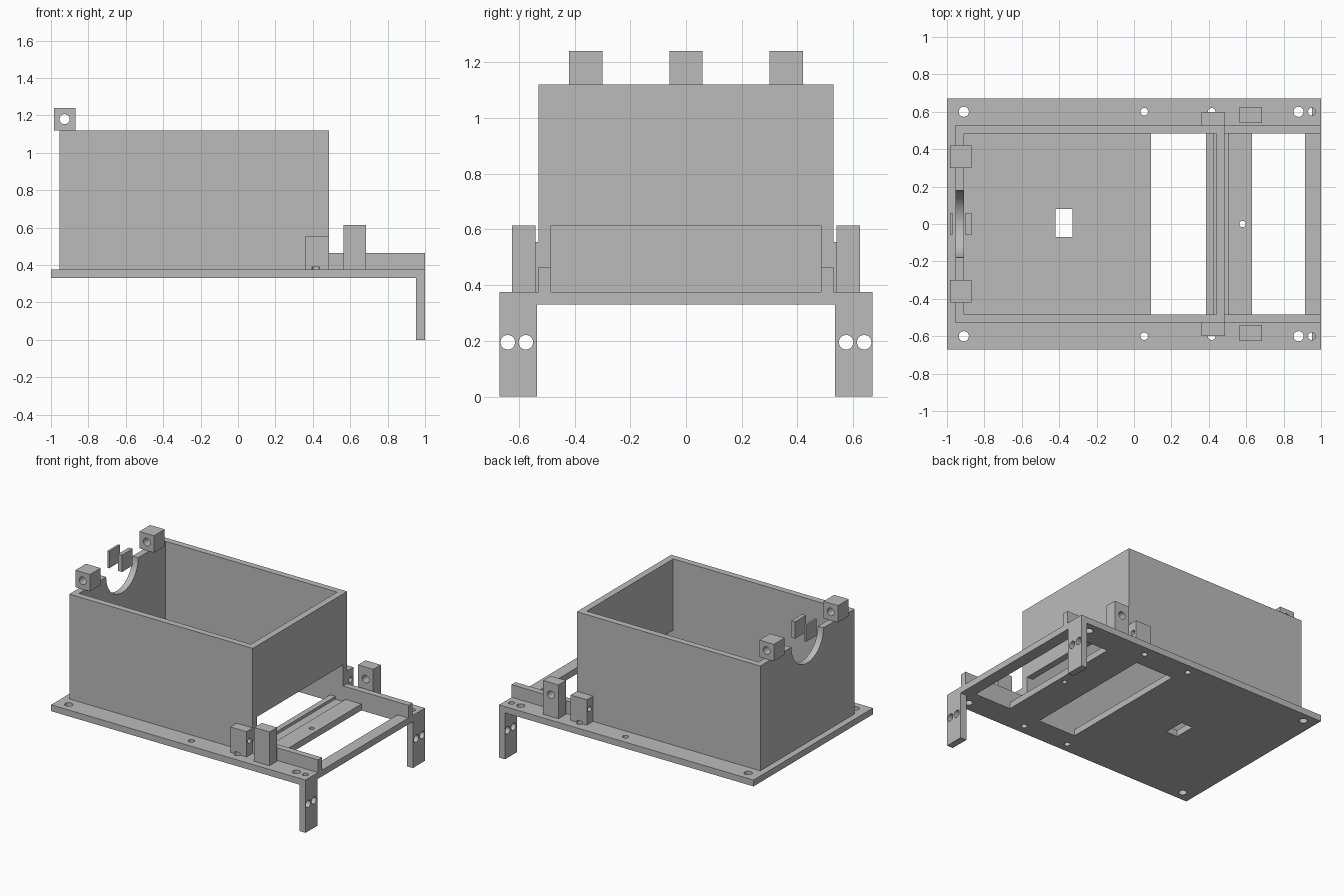
import bpy
from math import pi

if "Cube" in bpy.data.objects:
    bpy.data.objects.remove(bpy.data.objects["Cube"], do_unlink=True)

grey = bpy.data.materials.new("plain_grey")
grey.use_nodes = True
colour = (0.5, 0.5, 0.5, 1)
grey.diffuse_color = colour
grey.node_tree.nodes["Principled BSDF"].inputs["Base Color"].default_value = colour


def box(name, x, y, z):
    """Box from (min, max) pairs."""
    mid = [(a + b) / 2 for a, b in (x, y, z)]
    bpy.ops.mesh.primitive_cube_add(size=1, location=mid)
    ob = bpy.context.object
    ob.name = name
    ob.scale = [b - a for a, b in (x, y, z)]
    bpy.ops.object.transform_apply(location=True, rotation=False, scale=True)
    ob.data.materials.append(grey)
    return ob


def rod(axis, centre, radius, length, sides=32):
    """Round cutter along the given axis."""
    turn = {"x": (0, pi / 2, 0), "y": (pi / 2, 0, 0), "z": (0, 0, 0)}[axis]
    bpy.ops.mesh.primitive_cylinder_add(vertices=sides, radius=radius, depth=length,
                                        location=centre, rotation=turn)
    ob = bpy.context.object
    ob.name = "hole_cutter"
    ob.hide_render = True
    ob.data.materials.append(grey)
    return ob


def cut(target, *cutters):
    for c in cutters:
        c.hide_render = True
        mod = target.modifiers.new("cut", "BOOLEAN")
        mod.operation = "DIFFERENCE"
        mod.solver = "EXACT"
        mod.object = c
        bpy.context.view_layer.objects.active = target
        bpy.ops.object.modifier_apply(modifier=mod.name)
        bpy.data.objects.remove(c, do_unlink=True)


def smooth(ob):
    bpy.ops.object.select_all(action="DESELECT")
    ob.select_set(True)
    bpy.context.view_layer.objects.active = ob
    bpy.ops.object.shade_smooth_by_angle(angle=0.5)


def span(side, a, b):
    """Mirror a y range to the given side."""
    return tuple(sorted((side * a, side * b)))


BASE, TOP, RIM = 0.33, 0.375, 1.12
INNER, OUTER = 0.485, 0.53
inside = (-INNER, INNER)

# Base plate with windows, door groove and screw holes
plate = box("base_plate", (-1, 1), (-0.67, 0.67), (BASE, TOP))
cut(plate,
    box("window_cutter", (0.09, 0.385), inside, (0.2, 0.5)),
    box("window_cutter", (0.63, 0.915), inside, (0.2, 0.5)),
    box("slot_cutter", (-0.42, -0.33), (-0.07, 0.08), (0.2, 0.5)),
    box("groove_cutter", (0.425, 0.505), inside, (0.355, 0.5)),
    rod("z", (0.58, 0, TOP), 0.017, 0.3))
for side in (-1, 1):
    for x, r in ((-0.91, 0.027), (0.055, 0.02), (0.415, 0.02), (0.88, 0.027), (0.95, 0.02)):
        cut(plate, rod("z", (x, side * 0.6, TOP), r, 0.3))
smooth(plate)

# Open box with a doorway at one end and a round notch at the other
walls = box("box_walls", (-0.955, 0.487), (-OUTER, OUTER), (TOP, RIM))
cut(walls,
    box("cavity_cutter", (-0.91, 0.44), inside, (0.2, 1.4)),
    box("doorway_cutter", (0.4, 0.6), inside, (0.2, 0.615)),
    rod("x", (-0.93, 0, RIM), 0.18, 0.1, 64))
smooth(walls)

# Middle hinge tabs above the notch
for name, x in (("outer_tab", (-0.985, -0.97)), ("inner_tab", (-0.9, -0.87))):
    box(name, x, (-0.06, 0.06), (RIM, 1.24))

for side, label in ((-1, "right"), (1, "left")):
    # Hinge block on the rim
    hinge = box(label + "_hinge_block", (-0.985, -0.87), span(side, 0.3, 0.42), (RIM, 1.24))
    cut(hinge, rod("y", (-0.927, side * 0.36, 1.18), 0.027, 0.3))
    smooth(hinge)

    # Low guide rail beyond the doorway
    box(label + "_guide_rail", (0.487, 1), span(side, INNER, OUTER), (TOP, 0.465))

    # Short bracket beside the box
    bracket = box(label + "_bracket", (0.36, 0.487), span(side, OUTER, 0.6), (TOP, 0.555))
    cut(bracket,
        rod("x", (0.42, side * 0.567, 0.478), 0.018, 0.3),
        rod("z", (0.415, side * 0.6, TOP), 0.02, 0.03))
    smooth(bracket)

    # Tall post, drilled on the left only
    post = box(label + "_post", (0.565, 0.685), span(side, 0.54, 0.625), (TOP, 0.615))
    if side > 0:
        cut(post, rod("y", (0.625, 0.58, 0.53), 0.027, 0.3))
        smooth(post)

    # Leg with two holes
    leg = box(label + "_leg", (0.953, 1), span(side, 0.535, 0.67), (0, BASE))
    for y in (0.575, 0.64):
        cut(leg, rod("x", (0.975, side * y, 0.195), 0.026, 0.3))
    smooth(leg)
